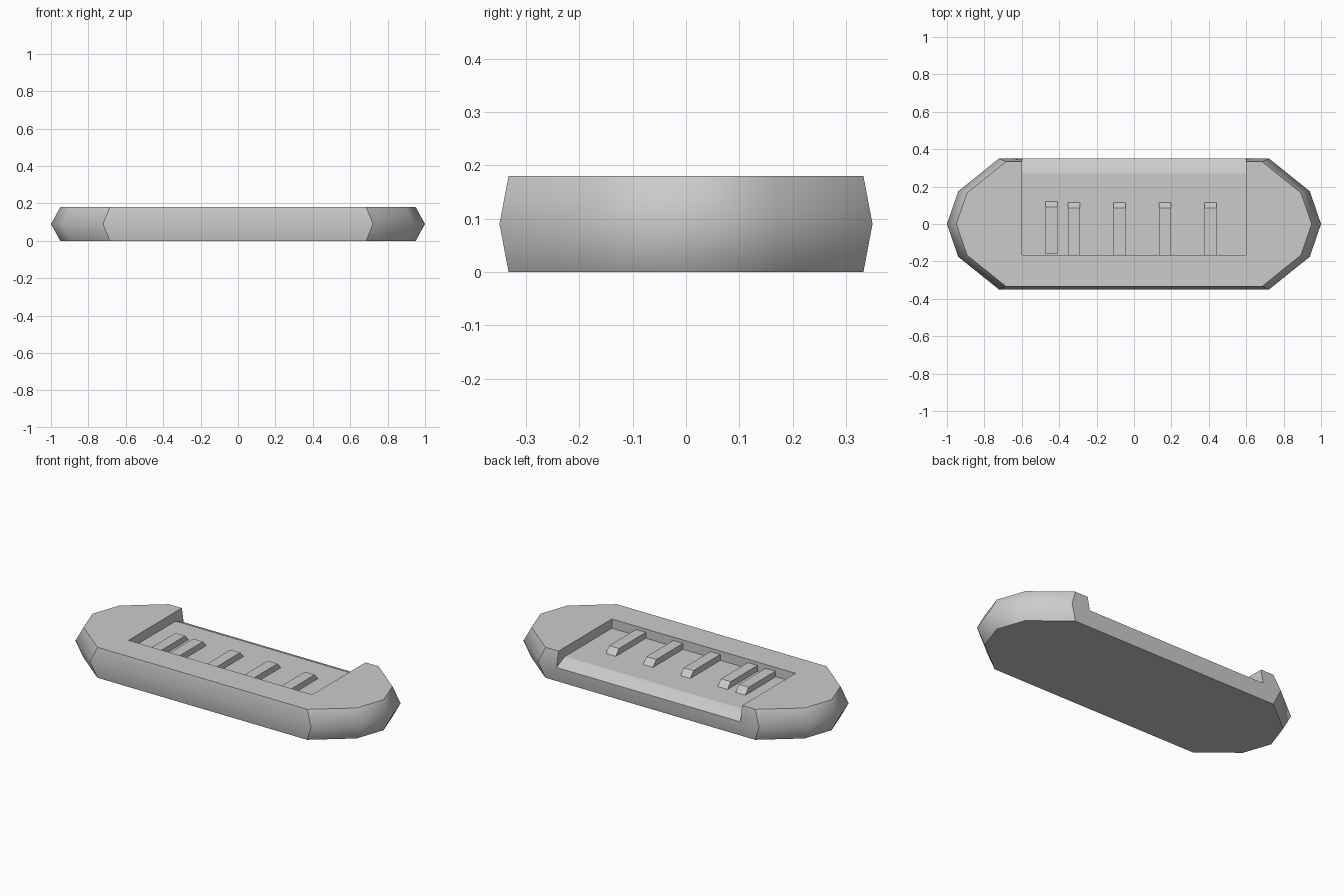
import bpy, bmesh

if "Cube" in bpy.data.objects:
    bpy.data.objects.remove(bpy.data.objects["Cube"])


def make_object(name, bm):
    bmesh.ops.recalc_face_normals(bm, faces=bm.faces)
    mesh = bpy.data.meshes.new(name)
    bm.to_mesh(mesh)
    bm.free()
    obj = bpy.data.objects.new(name, mesh)
    bpy.context.collection.objects.link(obj)
    return obj


def prism_x(name, profile, x0, x1):
    """Extrude a (y, z) profile along x."""
    bm = bmesh.new()
    face = bm.faces.new([bm.verts.new((x0, y, z)) for y, z in profile])
    ext = bmesh.ops.extrude_face_region(bm, geom=[face])
    moved = [v for v in ext["geom"] if isinstance(v, bmesh.types.BMVert)]
    bmesh.ops.translate(bm, verts=moved, vec=(x1 - x0, 0, 0))
    return make_object(name, bm)


def outline(quarter):
    """Mirror three points (tip first) into a full ten-sided outline."""
    right = [(x, -y) for x, y in quarter[:0:-1]] + quarter
    return right + [(-x, -y) for x, y in right]


# Body: ten-sided rim, widest at mid height
RIM = [(0.95, 0), (0.892, 0.167), (0.685, 0.333)]
MIDDLE = [(1.0, 0), (0.94, 0.175), (0.722, 0.35)]
bm = bmesh.new()
rings = [[bm.verts.new((x, y, z)) for x, y in outline(pts)]
         for pts, z in ((RIM, 0), (MIDDLE, 0.09), (RIM, 0.18))]
for low, high in zip(rings, rings[1:]):
    for i in range(len(low)):
        j = (i + 1) % len(low)
        bm.faces.new((low[i], low[j], high[j], high[i]))
bm.faces.new(rings[0][::-1])
bm.faces.new(rings[-1])
body = make_object("body", bm)

# Recess open to the back, with a sloping sill
cutter = prism_x("recess_cutter",
                 [(-0.165, 0.3), (-0.165, 0.125), (0.27, 0.125),
                  (0.285, 0.12), (0.35, 0.09), (0.415, 0.06), (0.415, 0.3)],
                 -0.6, 0.6)
cutter.hide_render = True
cutter.hide_viewport = False
cut = body.modifiers.new("recess", 'BOOLEAN')
cut.operation = 'DIFFERENCE'
cut.solver = 'EXACT'
cut.object = cutter
bpy.context.view_layer.objects.active = body
bpy.ops.object.modifier_apply(modifier=cut.name)
bpy.data.objects.remove(cutter)

# Smooth only the rounded ends and the long mid-height side edges
bm = bmesh.new()
bm.from_mesh(body.data)
for f in bm.faces:
    f.smooth = True
for e in bm.edges:
    mid = (e.verts[0].co + e.verts[1].co) / 2
    sides = all(abs(f.normal.z) < 0.6 for f in e.link_faces)
    rounded = abs(mid.x) > 0.73 or abs(mid.z - 0.09) < 0.005
    e.smooth = sides and rounded
bm.to_mesh(body.data)
bm.free()

# Raised bars with a sloped back end
for i, x in enumerate((-0.44, -0.32, -0.077, 0.167, 0.41)):
    shift = 0.005 if i == 0 else 0
    prism_x(f"bar_{i + 1}",
            [(-0.165 + shift, 0.12), (-0.165 + shift, 0.16),
             (0.085 + shift, 0.16), (0.12 + shift, 0.12)],
            x - 0.032, x + 0.032)
